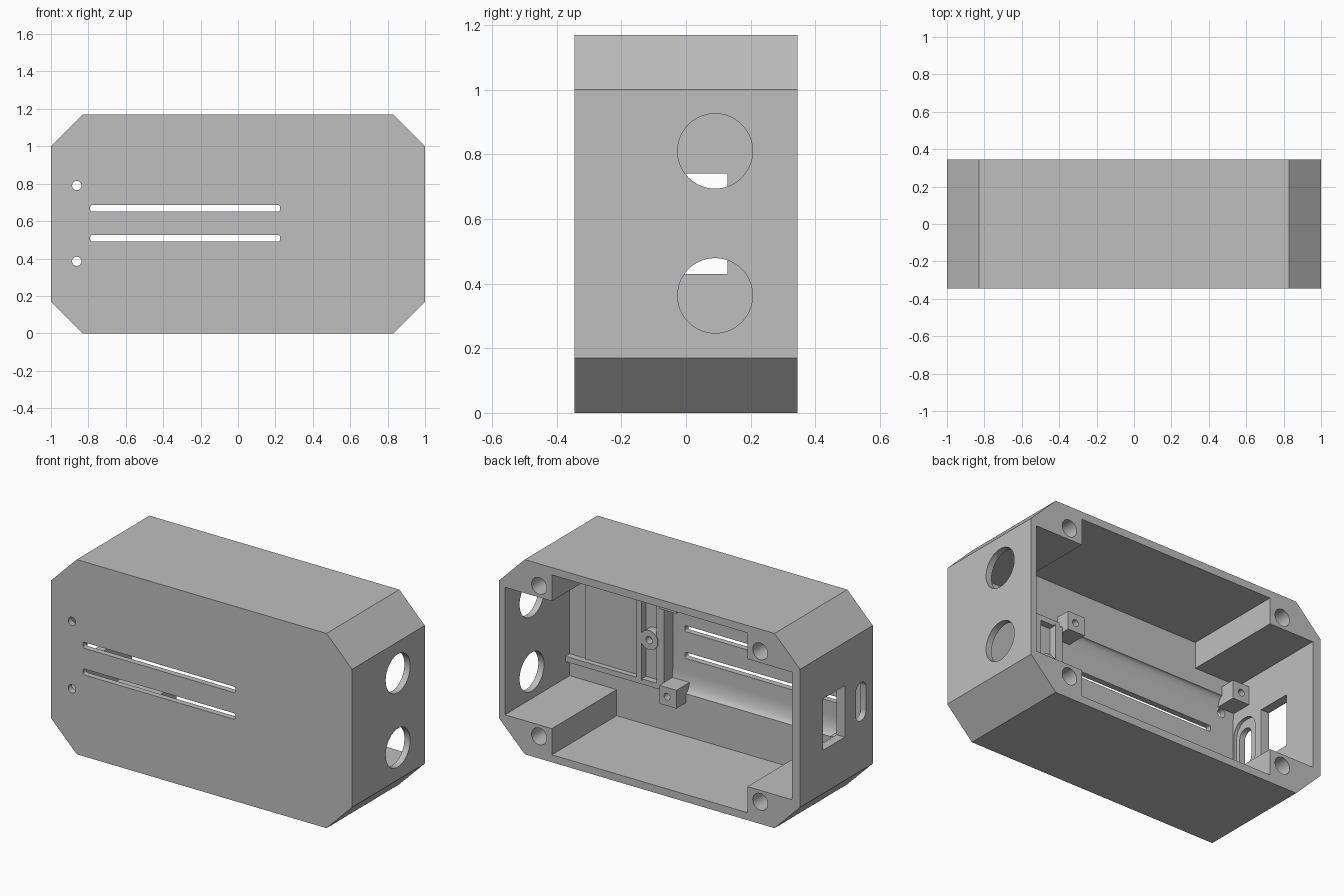
import bpy, bmesh
from math import sin, cos, pi, radians

if "Cube" in bpy.data.objects:
    bpy.data.objects.remove(bpy.data.objects["Cube"])

grey = bpy.data.materials.new("plain grey")
grey.use_nodes = True
COLOUR = (0.52, 0.52, 0.52, 1)
grey.diffuse_color = COLOUR
grey.node_tree.nodes["Principled BSDF"].inputs["Base Color"].default_value = COLOUR

MID = 0.585            # mid height of the case
INNER = -0.27          # inside of the front wall
FLOOR = -0.31          # bottom of the board recess


def prism(name, points, axis, start, end):
    """Extrude a 2D outline along X (outline y,z) or Y (outline x,z)."""
    bm = bmesh.new()
    place = (lambda p, t: (t, *p)) if axis == "X" else (lambda p, t: (p[0], t, p[1]))
    rings = [[bm.verts.new(place(p, t)) for p in points] for t in (start, end)]
    bm.faces.new(rings[0])
    bm.faces.new(rings[1])
    n = len(points)
    for i in range(n):
        j = (i + 1) % n
        bm.faces.new((rings[0][i], rings[0][j], rings[1][j], rings[1][i]))
    bmesh.ops.recalc_face_normals(bm, faces=bm.faces)
    mesh = bpy.data.meshes.new(name)
    bm.to_mesh(mesh)
    bm.free()
    mesh.materials.append(grey)
    obj = bpy.data.objects.new(name, mesh)
    bpy.context.collection.objects.link(obj)
    return obj


def rect(u0, u1, v0, v1):
    return [(u0, v0), (u1, v0), (u1, v1), (u0, v1)]


def circle(u, v, r, n=40):
    return [(u + r * cos(2 * pi * i / n), v + r * sin(2 * pi * i / n)) for i in range(n)]


def rounded(u0, u1, v0, v1, r, n=8):
    corners = [(u1 - r, v1 - r), (u0 + r, v1 - r), (u0 + r, v0 + r), (u1 - r, v0 + r)]
    return [(u + r * cos(pi / 2 * (k + i / n)), v + r * sin(pi / 2 * (k + i / n)))
            for k, (u, v) in enumerate(corners) for i in range(n + 1)]


def cut(target, points, axis, start, end):
    """Subtract a prism from the target and discard the cutter."""
    cutter = prism("cutter", points, axis, start, end)
    mod = target.modifiers.new("cut", "BOOLEAN")
    mod.operation, mod.solver, mod.object = "DIFFERENCE", "EXACT", cutter
    graph = bpy.context.evaluated_depsgraph_get()
    mesh = bpy.data.meshes.new_from_object(target.evaluated_get(graph))
    target.modifiers.clear()
    target.data = mesh
    bpy.data.objects.remove(cutter)


# Case: chamfered block
outline = [(-0.83, 0), (0.83, 0), (1, 0.17), (1, 1),
           (0.83, 1.17), (-0.83, 1.17), (-1, 1), (-1, 0.17)]
case = prism("case", outline, "Y", -0.345, 0.345)

# Cavity open at the back, leaving four solid corner blocks
L, R, B = -0.945, 0.962, 0.65
low, high, bottom, top = 0.202, 0.968, 0.045, 1.125
cavity = [(L, low), (-B, low), (-B, bottom), (B, bottom), (B, low), (R, low),
          (R, high), (B, high), (B, top), (-B, top), (-B, high), (L, high)]
cut(case, cavity, "Y", INNER, 0.5)

# Board recess with curved long edges
arc = [(FLOOR + 0.04 * (1 - cos(t)), 0.175 + 0.11 * sin(t))
       for t in [i * pi / 20 for i in range(11)]]
recess = [(y, MID + d) for y, d in arc] + [(-0.2, MID + 0.285), (-0.2, MID - 0.285)]
recess += [(y, MID - d) for y, d in reversed(arc)]
cut(case, recess, "X", L, 0.305)

# Front slots and indicator holes
for z in (0.508, 0.668):
    cut(case, rounded(-0.79, 0.225, z - 0.018, z + 0.018, 0.012), "Y", -0.5, -0.2)
for z in (0.385, 0.79):
    cut(case, circle(-0.862, z, 0.025), "Y", -0.5, -0.2)

# Round openings in one end
for z in (0.363, 0.81):
    cut(case, circle(0.09, z, 0.116, 56), "X", 0.9, 1.1)

# Connector openings in the other end
cut(case, rect(-0.08, 0.128, 0.43, 0.74), "X", -1.1, -0.9)
cut(case, rounded(-0.28, -0.185, 0.47, 0.70, 0.045), "X", -1.1, -0.9)
cut(case, rounded(-0.305, -0.13, 0.42, 0.75, 0.08), "X", -0.965, -0.9)

# Screw holes in the corner blocks
for x in (-0.735, 0.735):
    for z in (0.133, 1.037):
        cut(case, circle(x, z, 0.05), "Y", 0.0, 0.5)

parts = [case]

# Board posts with pilot holes
for side, x0, x1 in (("left", 0.19, 0.303), ("right", L - 0.01, -0.835)):
    for level, z in (("lower", MID - 0.285), ("upper", MID + 0.285)):
        post = prism(f"{level}_{side}_board_post", rect(x0, x1, z - 0.055, z + 0.055),
                     "Y", FLOOR - 0.01, -0.18)
        cut(post, circle(0.253 if side == "left" else -0.893, z, 0.02, 24), "Y", -0.26, 0)
        parts.append(post)

# Module holder: rails, uprights and backing plate
for level, z in (("lower", 0.318), ("upper", 2 * MID - 0.318)):
    parts.append(prism(f"{level}_holder_rail", rect(0.32, R + 0.005, z - 0.016, z + 0.016),
                       "Y", INNER - 0.01, -0.23))
for name, x0, x1 in (("inner", 0.305, 0.355), ("outer", 0.455, 0.485)):
    parts.append(prism(f"{name}_holder_upright", rect(x0, x1, 0.325, 2 * MID - 0.325),
                       "Y", INNER - 0.01, -0.225))
parts.append(prism("holder_plate", rect(0.48, 0.855, 0.33, 2 * MID - 0.33),
                   "Y", INNER - 0.01, INNER + 0.008))

# Screw boss between the uprights
boss = prism("holder_boss", circle(0.4, MID, 0.058), "Y", INNER - 0.01, -0.22)
cut(boss, circle(0.4, MID, 0.022, 24), "Y", -0.265, 0)
parts.append(boss)

# Smooth curved walls, keep hard edges
bpy.ops.object.select_all(action="DESELECT")
for part in parts:
    part.select_set(True)
bpy.context.view_layer.objects.active = case
bpy.ops.object.shade_smooth_by_angle(angle=radians(25))
